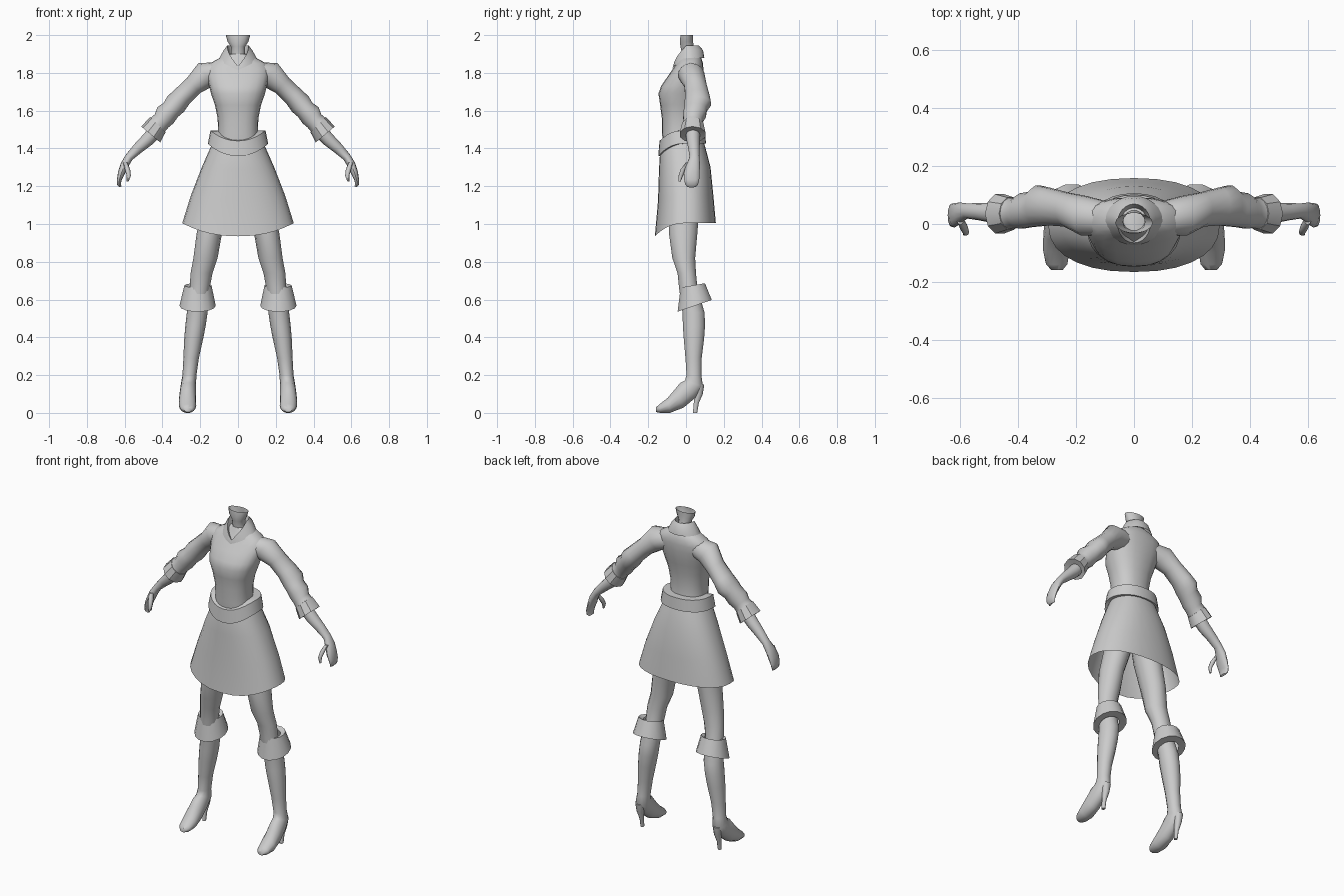
import bpy, bmesh, math
from mathutils import Matrix, Vector

grey = bpy.data.materials.new("light_grey")
grey.diffuse_color = (0.6, 0.6, 0.6, 1)


def finish(name, bm, mirror, angle):
    bmesh.ops.recalc_face_normals(bm, faces=bm.faces)
    me = bpy.data.meshes.new(name)
    bm.to_mesh(me)
    bm.free()
    me.materials.append(grey)
    ob = bpy.data.objects.new(name, me)
    bpy.context.collection.objects.link(ob)
    if mirror:
        ob.modifiers.new("mirror", 'MIRROR').use_mirror_merge = False
    bpy.ops.object.select_all(action='DESELECT')
    ob.select_set(True)
    bpy.context.view_layer.objects.active = ob
    bpy.ops.object.shade_smooth_by_angle(angle=math.radians(angle))
    return ob


def loft(name, rings, n=14, caps=(True, True), mirror=False, power=1.0, angle=50):
    """rings: (x, y, z, half_x, half_y, pitch, roll, front_drop); last three optional"""
    bm = bmesh.new()
    loops = []
    for r in rings:
        x, y, z, a, b, pitch, roll, drop = tuple(r) + (0,) * (8 - len(r))
        rot = Matrix.Rotation(math.radians(pitch), 3, 'X') @ Matrix.Rotation(math.radians(roll), 3, 'Y')
        loop = []
        for i in range(n):
            t = 2 * math.pi * i / n
            c, s = math.cos(t), math.sin(t)
            p = Vector((a * math.copysign(abs(c) ** power, c),
                        b * math.copysign(abs(s) ** power, s), 0))
            p = rot @ p + Vector((x, y, z - drop * max(0, -s) ** 2))
            loop.append(bm.verts.new(p))
        loops.append(loop)
    for l0, l1 in zip(loops, loops[1:]):
        for i in range(n):
            j = (i + 1) % n
            bm.faces.new((l0[i], l0[j], l1[j], l1[i]))
    for cap, loop in zip(caps, (loops[0], loops[-1])):
        if cap:
            bm.faces.new(loop)
    return finish(name, bm, mirror, angle)


def body(rows):
    """rows (z, half_width, front_y, back_y, front_drop) -> centred rings"""
    return [(0, (f + k) / 2, z, w, (k - f) / 2, 0, 0, d) for z, w, f, k, d in rows]


# Torso
loft("torso", body([
    (1.22, .14, -.10, .10, 0), (1.40, .115, -.12, .07, 0), (1.48, .105, -.127, .055, 0),
    (1.56, .108, -.128, .055, 0), (1.63, .122, -.137, .062, 0), (1.69, .143, -.146, .075, 0),
    (1.73, .153, -.132, .083, 0), (1.78, .165, -.098, .09, 0), (1.82, .168, -.07, .092, 0),
    (1.85, .15, -.05, .09, 0), (1.88, .095, -.035, .08, 0), (1.90, .05, -.025, .065, 0)]),
    n=20, power=.85)

# Neck, open at the jaw
loft("neck", [(0, .02, 1.82, .05, .045), (0, .012, 1.90, .038, .035), (0, .006, 1.94, .038, .036),
              (0, .002, 1.965, .055, .036), (0, .004, 2.0, .065, .034)], caps=(True, False))

# Open shirt collar, a band meeting in a V at the front
bm = bmesh.new()
rows = []
for i in range(25):
    t = -math.pi + 2 * math.pi * i / 24
    w = min(1, abs(t) / (math.pi / 2))
    s, c = math.sin(t), math.cos(t)
    rows.append([bm.verts.new(p) for p in (
        (.098 * s, .012 - .085 * c, 1.815 + .065 * w),
        (.076 * s, .010 - .080 * c, 1.825 + .095 * w),
        (.057 * s, .002 - .067 * c, 1.835 + .11 * w),
        (.045 * s, .004 - .050 * c, 1.825 + .07 * w))])
for r0, r1 in zip(rows, rows[1:]):
    for k in range(3):
        bm.faces.new((r0[k], r1[k], r1[k + 1], r0[k + 1]))
bmesh.ops.remove_doubles(bm, verts=bm.verts, dist=.0005)
finish("collar", bm, False, 50)

# Skirt, open at the hem
loft("skirt", body([
    (1.45, .125, -.13, .09, .03), (1.40, .148, -.138, .104, .03), (1.30, .192, -.143, .13, .01),
    (1.15, .25, -.148, .145, .025), (1.005, .295, -.165, .158, .07)]),
    n=28, caps=(False, False), power=.88)

# Belt dipping at the front
loft("belt", body([
    (1.425, .14, -.12, .09, .065), (1.425, .16, -.147, .106, .065),
    (1.495, .146, -.140, .10, .055), (1.495, .105, -.115, .055, .05)]),
    n=28, caps=(False, False), power=.92, angle=40)

# Legs with boots: thigh to ankle, then pitched rings over the foot
loft("leg_and_boot", [
    (.075, -.01, 1.30, .08, .09), (.11, -.012, 1.10, .075, .085), (.152, -.015, .95, .067, .077),
    (.172, -.012, .82, .064, .062), (.193, .004, .74, .058, .05), (.203, .012, .66, .053, .05),
    (.216, .04, .53, .055, .06), (.225, .042, .46, .054, .06), (.235, .042, .39, .05, .055),
    (.248, .04, .29, .041, .044), (.257, .042, .20, .037, .04),
    (.262, .042, .155, .04, .052, -18), (.265, .012, .122, .042, .058, -42),
    (.267, -.035, .077, .045, .055, -64), (.267, -.09, .04, .046, .041, -80),
    (.266, -.138, .023, .037, .024, -86), (.265, -.158, .017, .02, .013, -88)], mirror=True)

loft("boot_heel", [(.263, .072, .15, .026, .026), (.263, .068, .10, .02, .022),
                   (.263, .054, .05, .012, .014), (.263, .048, 0, .010, .012)], n=10, mirror=True)

# Folded boot tops
loft("boot_cuff", [
    (.208, .03, .665, .05, .05, 8), (.212, .036, .675, .072, .067, 10),
    (.214, .046, .567, .096, .098, 19), (.216, .042, .567, .055, .06, 19)],
    caps=(False, False), mirror=True, angle=40)

# Sleeves with gathered folds at the elbow
loft("sleeve", [
    (.10, .02, 1.80, .06, .06, 0, -70), (.172, .028, 1.79, .072, .07, 0, -58),
    (.235, .05, 1.733, .053, .06, 0, -47), (.295, .06, 1.675, .054, .066, 0, -45),
    (.33, .062, 1.635, .06, .072, 0, -42), (.355, .05, 1.605, .053, .062, 0, -45),
    (.385, .045, 1.575, .06, .062, 0, -45), (.405, .038, 1.545, .05, .052, 0, -45),
    (.425, .036, 1.525, .053, .055, 0, -45)], mirror=True)

loft("sleeve_cuff", [
    (.422, .036, 1.528, .04, .042, 0, -45), (.424, .036, 1.526, .057, .058, 0, -45),
    (.462, .035, 1.474, .066, .071, 0, -40), (.458, .036, 1.478, .03, .03, 0, -40)],
    n=10, caps=(False, False), mirror=True, angle=35)

# Forearms and cupped hands
loft("forearm_and_hand", [
    (.43, .036, 1.50, .038, .038, 0, -45), (.48, .038, 1.445, .035, .036, 0, -45),
    (.53, .042, 1.40, .029, .03, 0, -45), (.575, .045, 1.355, .022, .026, 0, -42),
    (.60, .038, 1.315, .022, .036, 0, -30), (.617, .03, 1.27, .019, .042, 0, -15),
    (.628, .03, 1.235, .013, .04, 0, 0), (.63, .03, 1.21, .010, .034, 0, 15),
    (.622, .03, 1.197, .006, .024, 0, 30)], n=12, mirror=True)

loft("thumb", [(.598, .012, 1.325, .012, .014), (.585, -.012, 1.29, .014, .016),
               (.578, -.028, 1.255, .011, .012), (.584, -.034, 1.225, .005, .006)], n=8, mirror=True)
